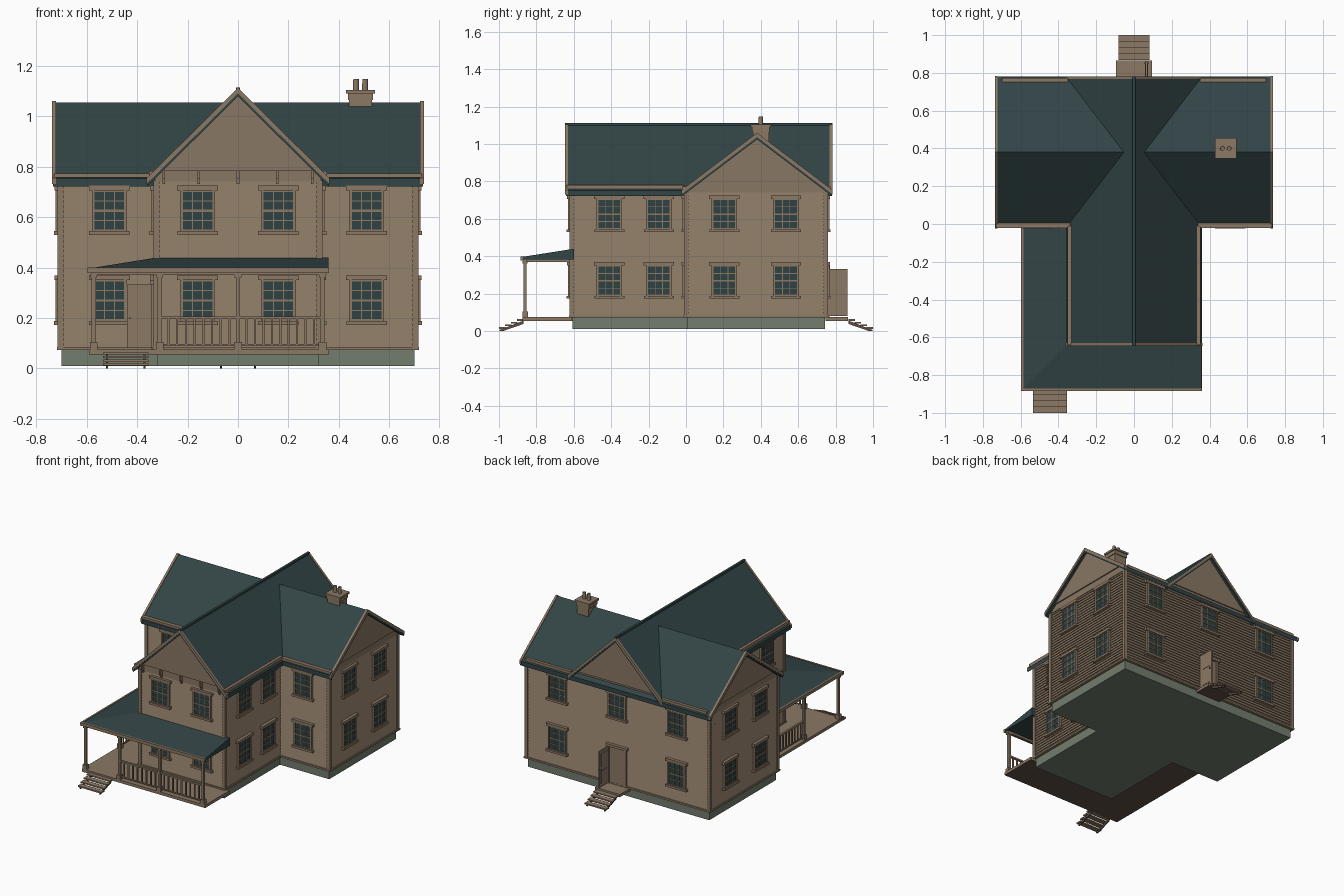
import bpy, bmesh, math
from mathutils import Matrix, Vector

if "Cube" in bpy.data.objects:
    bpy.data.objects.remove(bpy.data.objects["Cube"])

def material(name, c):
    m = bpy.data.materials.new(name)
    m.diffuse_color = (*c, 1)
    m.use_nodes = True
    m.node_tree.nodes["Principled BSDF"].inputs["Base Color"].default_value = m.diffuse_color
    return m

SIDING = material("tan_siding", (0.25, 0.185, 0.125))
TRIM = material("tan_trim", (0.26, 0.19, 0.13))
ROOF = material("teal_roof", (0.032, 0.058, 0.061))
GLASS = material("dark_glass", (0.028, 0.052, 0.053))
STONE = material("grey_green_foundation", (0.17, 0.205, 0.155))
UNDER = material("brown_underside", (0.12, 0.078, 0.062))

def finish(name, bm, *mats):
    bmesh.ops.recalc_face_normals(bm, faces=bm.faces)
    me = bpy.data.meshes.new(name)
    bm.to_mesh(me)
    bm.free()
    for m in mats:
        me.materials.append(m)
    ob = bpy.data.objects.new(name, me)
    bpy.context.collection.objects.link(ob)
    return ob

def box(bm, x0, x1, y0, y1, z0, z1, mi=0, M=Matrix()):
    T = M @ Matrix.Translation(((x0+x1)/2, (y0+y1)/2, (z0+z1)/2)) @ Matrix.Diagonal((x1-x0, y1-y0, z1-z0, 1))
    r = bmesh.ops.create_cube(bm, size=1, matrix=T)
    for f in {f for v in r["verts"] for f in v.link_faces}:
        f.material_index = mi

def boxes(name, mat, *dims):
    bm = bmesh.new()
    for d in dims:
        box(bm, *d)
    return finish(name, bm, mat)

def prism(bm, pts, axis, a, b):
    """Extrude an (across, z) profile along x or y."""
    co = lambda p, t: (p[0], t, p[1]) if axis == "y" else (t, p[0], p[1])
    A = [bm.verts.new(co(p, a)) for p in pts]
    B = [bm.verts.new(co(p, b)) for p in pts]
    bm.faces.new(A)
    bm.faces.new(B)
    for i in range(len(pts)):
        j = (i+1) % len(pts)
        bm.faces.new((A[i], A[j], B[j], B[i]))

def outline(d):
    """T-shaped floor plan grown outwards by d."""
    w, m, f, b = 0.325+d, 0.705+d, -0.613-d, 0.748+d
    return [(-w, f), (w, f), (w, -d), (m, -d), (m, b), (-m, b), (-m, -d), (-w, -d)]

def loft(name, levels, mat):
    bm = bmesh.new()
    rings = [[bm.verts.new((x, y, z)) for x, y in outline(d)] for d, z in levels]
    for A, B in zip(rings, rings[1:]):
        for i in range(8):
            bm.faces.new((A[i], A[(i+1) % 8], B[(i+1) % 8], B[i]))
    bm.faces.new(rings[0])
    bm.faces.new(rings[-1])
    return finish(name, bm, mat)

# Foundation, water table and lapped siding
loft("foundation", [(-0.006, 0.01), (-0.006, 0.075)], STONE)
loft("water_table", [(0.013, 0.072), (0.013, 0.084)], TRIM)
N, Z0, Z1 = 34, 0.082, 0.745
lv = []
for i in range(N):
    lv += [(0.006, Z0+(Z1-Z0)*i/N), (0.0, Z0+(Z1-Z0)*(i+1)/N)]
loft("siding_walls", lv, SIDING)

# Corner boards on the six outer corners
bm = bmesh.new()
for s in (-1, 1):
    for x, y, sy in ((0.325, -0.613, -1), (0.705, 0, -1), (0.705, 0.748, 1)):
        xs = sorted((s*(x-0.014), s*(x+0.01)))
        ys = sorted((y-sy*0.014, y+sy*0.01))
        box(bm, *xs, *ys, 0.08, 0.745)
finish("corner_boards", bm, TRIM)

# Roofs: slab, rake boards, gutters, gable walls
def gable_roof(name, axis, c, half, eave, ridge, a, b, wa, wb, wall):
    s = (ridge-eave)/half
    chev = lambda h, up, dn: [(c-h, ridge-s*h+up), (c, ridge+up), (c+h, ridge-s*h+up),
                              (c+h, ridge-s*h-dn), (c, ridge-dn), (c-h, ridge-s*h-dn)]
    bm = bmesh.new()
    prism(bm, chev(half, 0, 0.03), axis, a, b)
    finish(name+"_roof", bm, ROOF)
    bm = bmesh.new()
    for p, q in ((a-0.004, a+0.011), (b-0.011, b+0.004)):
        prism(bm, chev(half+0.003, 0.005, 0.018), axis, p, q)
    finish(name+"_rake_boards", bm, TRIM)
    bm = bmesh.new()
    top = ridge-0.02
    for z, out in ((0.74, 0.006), (0.785, 0.014)):
        h = min(wall, (top-z)/s)
        pts = [(c-h, z), (c+h, z), (c+h, top-s*h), (c, top), (c-h, top-s*h)]
        if top-s*h - z < 0.001:
            pts = [(c-h, z), (c+h, z), (c, top)]
        prism(bm, pts, axis, wa-out, wb+out)
    finish(name+"_gables", bm, SIDING)

gable_roof("main", "x", 0.38, 0.40, 0.752, 1.055, -0.733, 0.733, -0.705, 0.705, 0.372)
gable_roof("wing", "y", 0.0, 0.36, 0.752, 1.108, -0.642, 0.778, -0.613, 0.748, 0.329)
boxes("gutters", TRIM,
      *[(*sorted((s*0.335, s*0.73)), -0.022, 0.004, 0.757, 0.773) for s in (-1, 1)],
      *[(*sorted((s*0.35, s*0.70)), 0.752, 0.772, 0.757, 0.776) for s in (-1, 1)],
      *[(*sorted((s*0.332, s*0.352)), -0.64, -0.01, 0.757, 0.782) for s in (-1, 1)])
boxes("ridge_cap", ROOF, (-0.008, 0.008, -0.645, 0.78, 1.098, 1.113))
boxes("gable_brackets", TRIM,
      *[(x-0.005, x+0.005, -0.642, -0.61, 0.752, 0.785) for x in (-0.295, -0.155, 0, 0.155, 0.295)],
      *[(x-0.005, x+0.005, -0.63, -0.61, 0.732, 0.755) for x in (-0.295, -0.155, 0, 0.155, 0.295)])

# Chimney with two round pots
bm = bmesh.new()
for h, z0, z1 in ((0.045, 0.98, 1.075), (0.05, 1.065, 1.09), (0.057, 1.09, 1.104)):
    box(bm, 0.486-h, 0.486+h, 0.40-h*0.95, 0.40+h*0.95, z0, z1)
for x in (0.468, 0.504):
    bmesh.ops.create_cone(bm, cap_ends=True, segments=12, radius1=0.012, radius2=0.011, depth=0.045,
                          matrix=Matrix.Translation((x, 0.40, 1.125)))
finish("chimney", bm, TRIM)

# Windows: local frame faces -y, turned to each wall
def window(x, y, z, deg):
    M = Matrix.Translation((x, y, z)) @ Matrix.Rotation(math.radians(deg), 4, "Z")
    bm = bmesh.new()
    box(bm, -0.066, 0.066, -0.009, 0.004, 0, 0.165, 1, M)
    for s in (-1, 1):
        box(bm, *sorted((s*0.058, s*0.069)), -0.014, 0.004, 0, 0.165, 0, M)
        box(bm, s*0.0195-0.002, s*0.0195+0.002, -0.011, 0, 0, 0.165, 0, M)
    for h, t in ((0.004, 0.004), (0.0425, 0.002), (0.082, 0.004), (0.1215, 0.002), (0.161, 0.004)):
        box(bm, -0.06, 0.06, -0.012, 0, h-t, h+t, 0, M)
    box(bm, -0.081, 0.081, -0.019, 0.004, 0.163, 0.182, 0, M)
    box(bm, -0.08, 0.08, -0.021, 0.004, -0.014, 0.001, 0, M)
    finish("window", bm, TRIM, GLASS)

for z in (0.187, 0.543):
    for s in (-1, 1):
        window(s*0.16, -0.617, z, 0)
        window(s*0.51, -0.004, z, 0)
        window(s*0.46, 0.752, z, 180)
        for y in (0.205, 0.535):
            window(s*0.709, y, z, s*90)
        for y in (-0.41, -0.145):
            if not (s < 0 and z < 0.3 and y < -0.3):   # the side door takes this place
                window(s*0.329, y, z, s*90)
window(0, 0.752, 0.543, 180)

# Doorways with doors standing open
def doorway(x, y, deg, hinge):
    M = Matrix.Translation((x, y, 0)) @ Matrix.Rotation(math.radians(deg), 4, "Z")
    bm = bmesh.new()
    box(bm, -0.06, 0.06, -0.008, 0.003, 0.075, 0.33, 0, M)
    for s in (-1, 1):
        box(bm, *sorted((s*0.057, s*0.072)), -0.014, 0.003, 0.075, 0.335, 0, M)
    box(bm, -0.082, 0.082, -0.019, 0.003, 0.333, 0.35, 0, M)
    finish("doorway", bm, TRIM)
    bm = bmesh.new()
    hx = hinge*0.066
    box(bm, hx-0.005, hx+0.005, -0.112, -0.008, 0.08, 0.332, 0, M)
    for z in (0.10, 0.22):   # raised panels
        box(bm, hx-0.007, hx+0.007, -0.095, -0.028, z, z+0.09, 0, M)
    box(bm, hx-0.013, hx+0.013, -0.104, -0.097, 0.195, 0.202, 0, M)
    finish("open_door", bm, TRIM)

doorway(0, 0.752, 180, -1)
doorway(-0.329, -0.40, -90, -1)

# Porch deck (L-shaped) with brown underside, and back stoop
for name, parts in (("porch_deck", ((-0.59, 0.36, -0.875, -0.61), (-0.59, -0.32, -0.61, -0.002))),
                    ("back_stoop", ((-0.095, 0.095, 0.745, 0.865),))):
    bm = bmesh.new()
    for p in parts:
        box(bm, *p, 0.055, 0.075)
    ob = finish(name, bm, TRIM, UNDER)
    for f in ob.data.polygons:
        f.material_index = int(f.normal.z < -0.5)

# Porch roof: solid wedge, hipped at the front left corner
bm = bmesh.new()
plan = [(0.358, -0.88), (-0.593, -0.88), (-0.593, -0.004)]
inner = [(0.358, -0.60), (-0.32, -0.60), (-0.32, -0.004)]
lo, ed, up, bt = [[bm.verts.new((x, y, z)) for x, y in pl]
                  for pl, z in ((plan, 0.384), (plan, 0.396), (inner, 0.44), (inner, 0.384))]
for A, B in ((lo, ed), (ed, up), (up, bt), (bt, lo)):
    for i in range(2):
        bm.faces.new((A[i], A[i+1], B[i+1], B[i]))
for i in (0, 2):
    bm.faces.new((lo[i], ed[i], up[i], bt[i]))
finish("porch_roof", bm, ROOF)
boxes("porch_fascia", TRIM, (-0.597, 0.36, -0.884, -0.872, 0.378, 0.4), (-0.597, -0.585, -0.88, -0.004, 0.378, 0.4),
      (-0.58, 0.35, -0.868, -0.852, 0.37, 0.388), (-0.58, -0.564, -0.868, -0.004, 0.37, 0.388))

# Porch posts with bases and caps
posts = [(-0.572, -0.86), (-0.31, -0.86), (0.0, -0.86), (0.335, -0.86), (-0.572, -0.48), (-0.572, -0.02)]
bm = bmesh.new()
for x, y in posts:
    for h, z0, z1 in ((0.0085, 0.075, 0.38), (0.015, 0.075, 0.105), (0.013, 0.36, 0.374)):
        box(bm, x-h, x+h, y-h, y+h, z0, z1)
finish("porch_posts", bm, TRIM)

# Railings between posts
bm = bmesh.new()
def railing(p, q, n):
    p, q = Vector(p), Vector(q)
    for z0, z1, h in ((0.088, 0.096, 0.004), (0.195, 0.206, 0.007)):
        box(bm, min(p.x, q.x)-h, max(p.x, q.x)+h, min(p.y, q.y)-h, max(p.y, q.y)+h, z0, z1)
    for i in range(1, n):
        c = p.lerp(q, i/n)
        box(bm, c.x-0.004, c.x+0.004, c.y-0.004, c.y+0.004, 0.09, 0.2)
railing(posts[1], posts[2], 9)
railing(posts[2], posts[3], 10)
railing(posts[4], posts[5], 14)
finish("porch_railings", bm, TRIM)

# Open-riser steps, front and back
def steps(name, xc, half, y, sy):
    bm = bmesh.new()
    for i in range(4):
        c, z = y+sy*(0.016+0.0325*i), 0.059-0.0145*i
        box(bm, xc-half, xc+half, c-0.0175, c+0.0175, z-0.004, z+0.005)
    finish(name+"_treads", bm, TRIM)
    bm = bmesh.new()
    for s in (-1, 1):
        x = xc+s*(half-0.015)
        prism(bm, [(y, 0.056), (y+sy*0.127, 0.006), (y+sy*0.127, 0), (y+sy*0.11, 0), (y, 0.038)], "x", x-0.004, x+0.004)
    finish(name+"_stringers", bm, UNDER)

steps("front_steps", -0.445, 0.09, -0.869, -1)
steps("back_steps", 0.0, 0.083, 0.869, 1)
